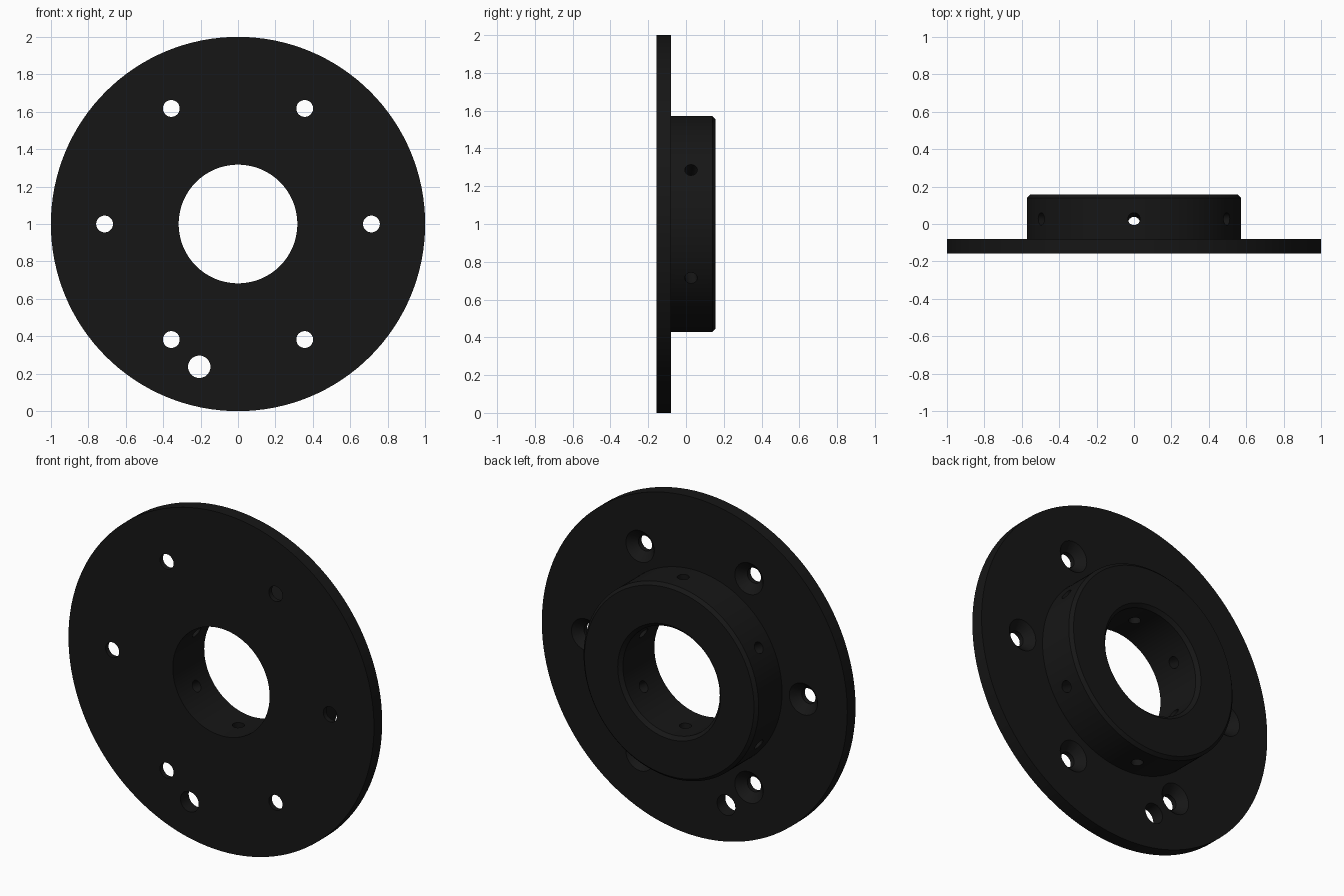
import bpy, bmesh
from math import pi, cos, sin, radians
from mathutils import Matrix, Vector

if "Cube" in bpy.data.objects:
    bpy.data.objects.remove(bpy.data.objects["Cube"])

CENTRE = Vector((0, 0, 1))


def lathe(bm, profile, matrix, steps, closed=False):
    """Revolve (radius, height) points round local Z into bm, then place them."""
    part = bmesh.new()
    verts = [part.verts.new((r, 0, h)) for r, h in profile]
    pairs = list(zip(verts, verts[1:]))
    if closed:
        pairs.append((verts[-1], verts[0]))
    edges = [part.edges.new(p) for p in pairs]
    bmesh.ops.spin(part, geom=verts + edges, cent=(0, 0, 0), axis=(0, 0, 1),
                   angle=2 * pi, steps=steps)
    bmesh.ops.remove_doubles(part, verts=part.verts[:], dist=1e-5)
    bmesh.ops.recalc_face_normals(part, faces=part.faces[:])
    part.transform(matrix)
    temp = bpy.data.meshes.new("temp")
    part.to_mesh(temp)
    part.free()
    bm.from_mesh(temp)
    bpy.data.meshes.remove(temp)


def make_object(name, bm):
    mesh = bpy.data.meshes.new(name)
    bm.to_mesh(mesh)
    bm.free()
    obj = bpy.data.objects.new(name, mesh)
    bpy.context.collection.objects.link(obj)
    return obj


def along_y(x, z):
    return Matrix.Translation((x, 0, z)) @ Matrix.Rotation(-pi / 2, 4, 'X')


# Flange, hub and bore as one revolved section
bm = bmesh.new()
section = [(0.317, -0.157), (1.0, -0.157), (1.0, -0.08), (0.573, -0.08),
           (0.573, 0.139), (0.555, 0.157), (0.337, 0.157), (0.317, 0.137)]
lathe(bm, section, along_y(0, 1), 128, closed=True)
body = make_object("hub_flange", bm)

# Hole cutters
bm = bmesh.new()
screw = [(0, -0.2), (0.045, -0.2), (0.045, -0.128), (0.098, -0.075), (0, -0.075)]
grub = [(0, 0.25), (0.033, 0.25), (0.033, 0.65), (0, 0.65)]
for i in range(6):
    # Countersunk screw holes in the flange
    a = i * pi / 3
    lathe(bm, screw, along_y(0.713 * cos(a), 1 + 0.713 * sin(a)), 32)
    # Slightly tilted radial set-screw holes in the hub
    a += pi / 6
    d = Vector((cos(a), math_tilt := sin(radians(5)), sin(a)))
    place = Matrix.Translation(CENTRE + Vector((0, -0.023, 0)))
    lathe(bm, grub, place @ d.to_track_quat('Z', 'Y').to_matrix().to_4x4(), 24)
# Plain extra hole
lathe(bm, [(0, -0.2), (0.06, -0.2), (0.06, -0.04), (0, -0.04)],
      along_y(-0.207, 0.237), 32)
cutter = make_object("hole_cutter", bm)
cutter.hide_render = True

# Cut the holes and remove the helper
bpy.context.view_layer.objects.active = body
body.select_set(True)
mod = body.modifiers.new("holes", 'BOOLEAN')
mod.operation = 'DIFFERENCE'
mod.solver = 'EXACT'
mod.object = cutter
bpy.ops.object.modifier_apply(modifier=mod.name)
bpy.data.objects.remove(cutter)
bpy.ops.object.shade_smooth_by_angle(angle=radians(30))

# Black finish
black = bpy.data.materials.new("black_finish")
black.diffuse_color = (0.008, 0.008, 0.008, 1)
black.use_nodes = True
black.node_tree.nodes["Principled BSDF"].inputs["Base Color"].default_value = black.diffuse_color
body.data.materials.clear()
body.data.materials.append(black)
